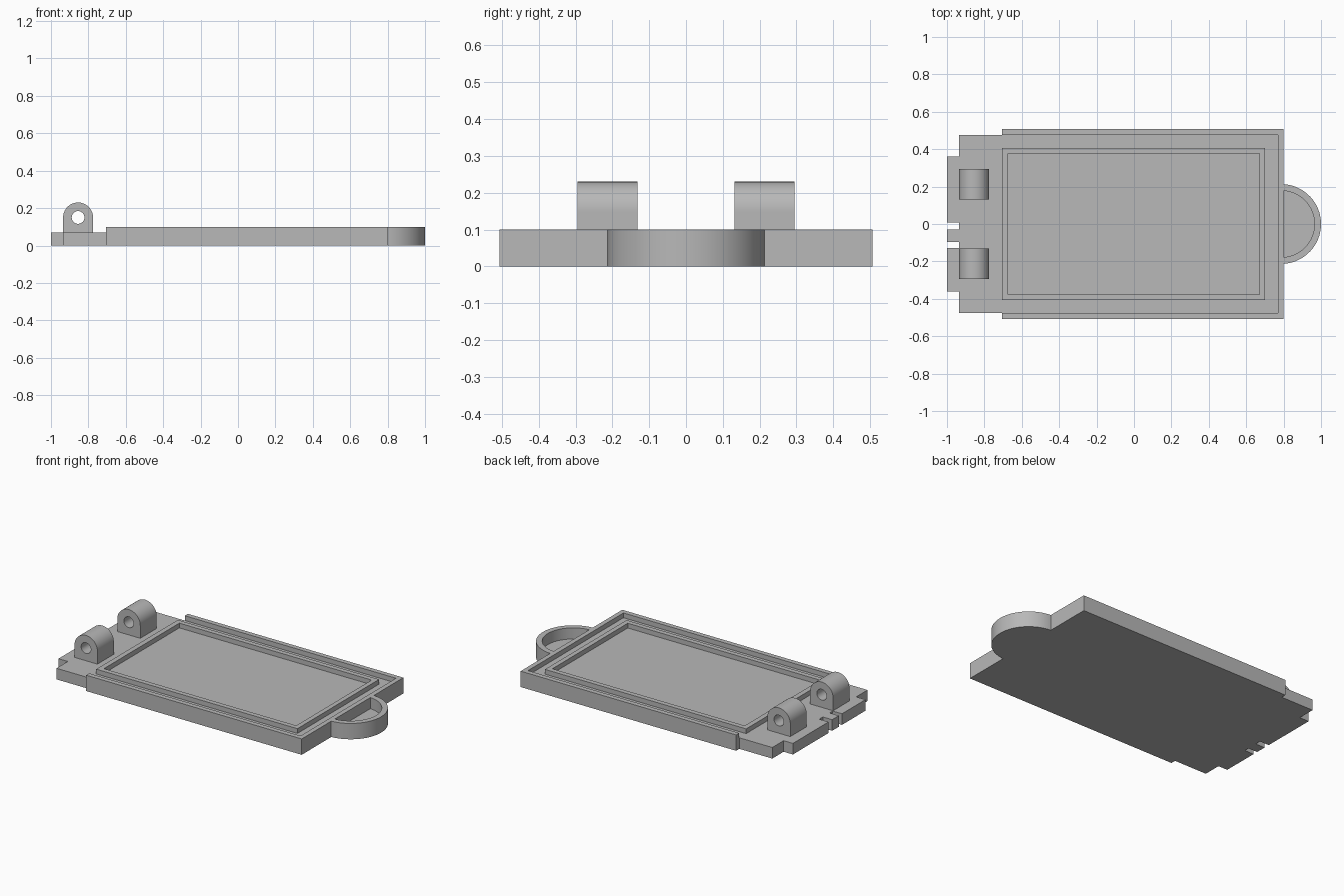
import bpy, bmesh, math

if "Cube" in bpy.data.objects:
    bpy.data.objects.remove(bpy.data.objects["Cube"])

grey = bpy.data.materials.new("plain grey")
grey.diffuse_color = (0.48, 0.48, 0.48, 1)
grey.use_nodes = True
grey.node_tree.nodes["Principled BSDF"].inputs["Base Color"].default_value = grey.diffuse_color


def finish(name, bm):
    bmesh.ops.recalc_face_normals(bm, faces=bm.faces)
    mesh = bpy.data.meshes.new(name)
    bm.to_mesh(mesh)
    bm.free()
    mesh.materials.append(grey)
    ob = bpy.data.objects.new(name, mesh)
    bpy.context.collection.objects.link(ob)
    bpy.ops.object.select_all(action='DESELECT')
    ob.select_set(True)
    bpy.context.view_layer.objects.active = ob
    bpy.ops.object.shade_smooth_by_angle(angle=math.radians(30))
    return ob


def prism(name, outline, z0, z1):
    """Solid outline extruded upwards."""
    bm = bmesh.new()
    face = bm.faces.new([bm.verts.new((x, y, z0)) for x, y in outline])
    new = bmesh.ops.extrude_face_region(bm, geom=[face], use_keep_orig=True)["geom"]
    bmesh.ops.translate(bm, vec=(0, 0, z1 - z0),
                        verts=[v for v in new if isinstance(v, bmesh.types.BMVert)])
    return finish(name, bm)


def band(name, outer, inner, lo, hi, closed=True, place=lambda a, b, h: (a, b, h)):
    """Strip between two matching paths, extruded from lo to hi."""
    bm = bmesh.new()
    rows = [[bm.verts.new(place(a, b, h)) for a, b in path]
            for path, h in ((outer, lo), (outer, hi), (inner, hi), (inner, lo))]
    n = len(outer)
    for i in range(n if closed else n - 1):
        j = (i + 1) % n
        for k in range(4):
            r, s = rows[k], rows[(k + 1) % 4]
            bm.faces.new((r[i], r[j], s[j], s[i]))
    if not closed:
        for i in (0, n - 1):
            bm.faces.new([r[i] for r in rows])
    return finish(name, bm)


def rect(x0, x1, y):
    return [(x0, -y), (x1, -y), (x1, y), (x0, y)]


FLOOR, TOP = 0.07, 0.10

# Base plate with stepped end, tabs and two slots
tab, end, step = -1.0, -0.935, -0.705
prism("base_plate", [
    (step, -0.507), (0.8, -0.507), (0.8, 0.507), (step, 0.507),
    (step, 0.475), (end, 0.475), (end, 0.362), (tab, 0.362),
    (tab, 0.007), (end, 0.007), (end, -0.03), (tab, -0.03),
    (tab, -0.096), (end, -0.096), (end, -0.128), (tab, -0.128),
    (tab, -0.362), (end, -0.362), (end, -0.475), (step, -0.475)], 0, FLOOR)

# Three-sided outer wall and closed inner frame
band("outer_wall", rect(step, 0.8, 0.507), rect(step, 0.77, 0.476), FLOOR, TOP, closed=False)
band("inner_frame", rect(step, 0.70, 0.407), rect(-0.673, 0.67, 0.376), FLOOR, TOP)


# Rounded pull handle with a shallow floor
def arc(r, cx=0.787, n=40):
    a = math.acos((0.8 - cx) / r)
    return [(cx + r * math.cos(-a + 2 * a * i / n), r * math.sin(-a + 2 * a * i / n))
            for i in range(n + 1)]


band("handle_rim", arc(0.213), arc(0.178), 0, TOP, closed=False)
prism("handle_floor", arc(0.178), 0, 0.03)

# Hinge lugs: round top, square foot, pin hole
R, HOLE, N = 0.08, 0.034, 64
outer, inner = [], []
for i in range(N):
    c, s = math.cos(2 * math.pi * i / N), math.sin(2 * math.pi * i / N)
    k = R if s >= 0 else R / max(abs(c), abs(s))
    outer.append((-0.855 + k * c, 0.15 + k * s))
    inner.append((-0.855 + HOLE * c, 0.15 + HOLE * s))
for name, y0, y1 in (("front_hinge_lug", -0.295, -0.132), ("back_hinge_lug", 0.132, 0.295)):
    band(name, outer, inner, y0, y1, place=lambda a, b, h: (a, h, b))
